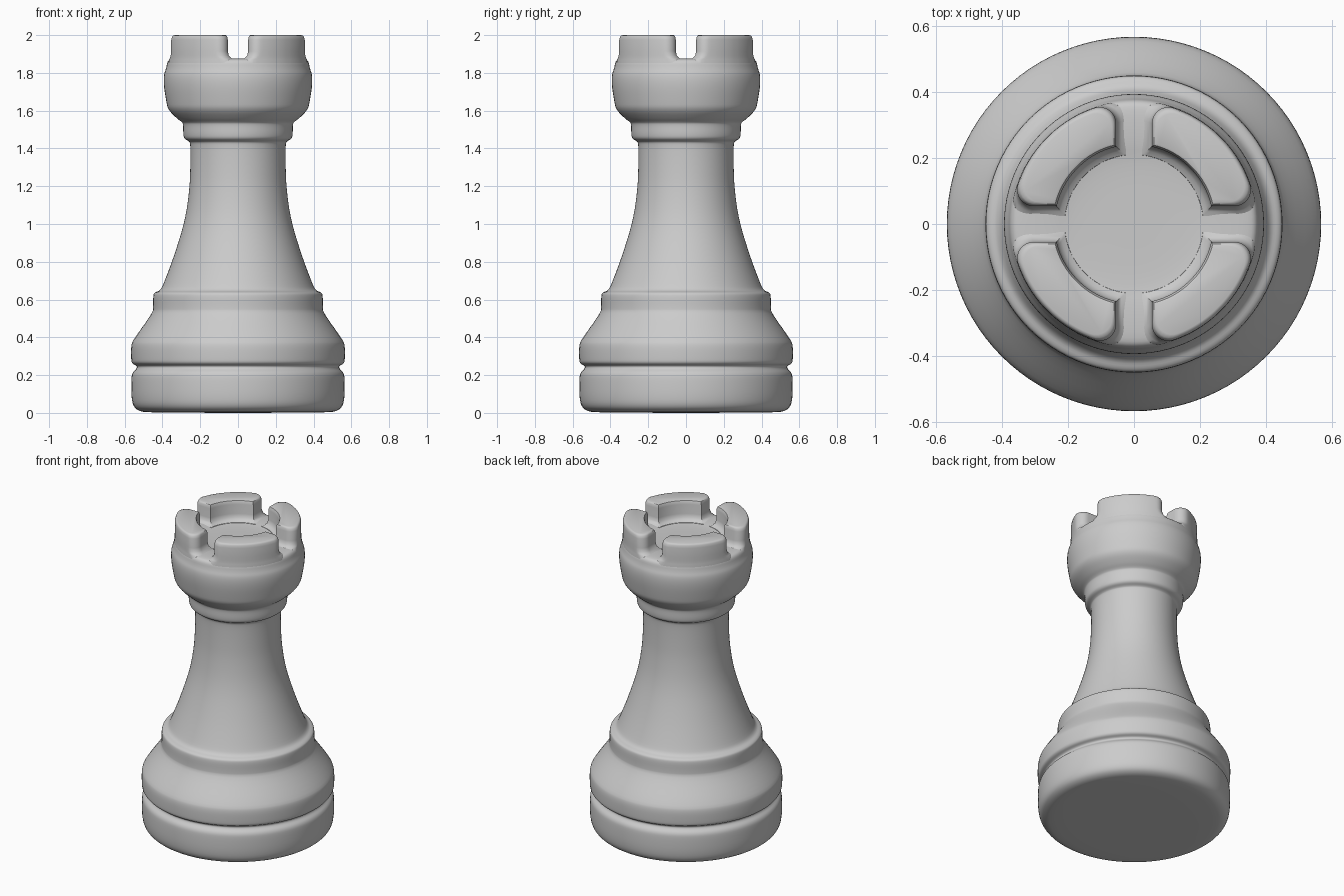
import bpy, bmesh
from math import sin, cos, pi, sqrt, atan2, asin

if "Cube" in bpy.data.objects:
    bpy.data.objects.remove(bpy.data.objects["Cube"])

SEG = 96

def finish(bm, name):
    bmesh.ops.remove_doubles(bm, verts=bm.verts, dist=1e-5)
    bmesh.ops.recalc_face_normals(bm, faces=bm.faces)
    me = bpy.data.meshes.new(name)
    bm.to_mesh(me)
    bm.free()
    ob = bpy.data.objects.new(name, me)
    bpy.context.collection.objects.link(ob)
    bpy.context.view_layer.objects.active = ob
    ob.select_set(True)
    bpy.ops.object.shade_smooth_by_angle(angle=0.7)
    ob.select_set(False)
    return ob

def soften(pts, rounds=2):
    # corner cutting turns the control profile into soft turned mouldings
    for _ in range(rounds):
        out = [pts[0]]
        for (a, b), (c, d) in zip(pts, pts[1:]):
            out += [(a*.75 + c*.25, b*.75 + d*.25), (a*.25 + c*.75, b*.25 + d*.75)]
        pts = out + [pts[-1]]
    return pts

# Turned body: foot, groove, collar, stem, neck ring, head and sunken floor
profile = [(0, 0), (.48, 0.002), (.525, .01), (.555, .035), (.565, .09), (.565, .18),
           (.56, .213), (.536, .235), (.536, .25), (.563, .262), (.566, .29), (.566, .355),
           (.556, .385), (.452, .53), (.449, .56), (.449, .625), (.44, .638), (.412, .648),
           (.395, .68), (.335, .84), (.28, 1.02), (.257, 1.18), (.252, 1.3), (.252, 1.425),
           (.258, 1.437), (.284, 1.45), (.29, 1.475), (.29, 1.528), (.297, 1.54), (.325, 1.56),
           (.37, 1.605), (.38, 1.65), (.393, 1.73), (.393, 1.79), (.38, 1.825),
           (.373, 1.865), (.345, 1.876), (.25, 1.876), (.18, 1.865), (0, 1.865)]
bm = bmesh.new()
vs = [bm.verts.new((r, 0, z)) for r, z in soften(profile)]
es = [bm.edges.new(p) for p in zip(vs, vs[1:])]
bmesh.ops.spin(bm, geom=vs + es, cent=(0, 0, 0), axis=(0, 0, 1), angle=2*pi, steps=SEG)
finish(bm, "rook_body")

def outline(side, inner, outer, rc=.05):
    # one battlement seen from above, symmetric about the diagonal
    cx = side + rc
    cy = sqrt((outer - rc)**2 - cx**2)
    a_tan = atan2(cy, cx)
    half = []
    for i in range(9):                        # rounded outer corner
        a = pi + (a_tan - pi)*i/8
        half.append((cx + rc*cos(a), cy + rc*sin(a)))
    for i in range(1, 12):                    # outer arc to the diagonal
        a = a_tan + (pi/4 - a_tan)*i/12
        half.append((outer*cos(a), outer*sin(a)))
    a0 = pi/2 - asin(side/inner)
    inn = [(inner*cos(pi/4 + (a0 - pi/4)*i/12), inner*sin(pi/4 + (a0 - pi/4)*i/12))
           for i in range(1, 13)]
    half = inn + half                         # inner arc, slot wall, outer arc
    return half + [(y, x) for x, y in reversed(half)]

# Battlements: rows of (z, outward fillet, outer radius)
rows = [(1.85, .035, .375), (1.872, .03, .373), (1.88, .016, .372), (1.893, .005, .372),
        (1.915, 0, .371), (1.975, 0, .371), (1.99, -.003, .368), (1.997, -.006, .364),
        (2.0, -.012, .357)]
for k in range(4):
    bm = bmesh.new()
    loops = []
    for z, d, outer in rows:
        c, s = cos(k*pi/2), sin(k*pi/2)
        loops.append([bm.verts.new((x*c - y*s, x*s + y*c, z))
                      for x, y in outline(.054 - d, .24 - d, outer)])
    n = len(loops[0])
    for a, b in zip(loops, loops[1:]):
        for i in range(n):
            j = (i + 1) % n
            bm.faces.new((a[i], a[j], b[j], b[i]))
    bm.faces.new(loops[-1])
    bm.faces.new(loops[0][::-1])
    finish(bm, f"battlement_{k + 1}")
